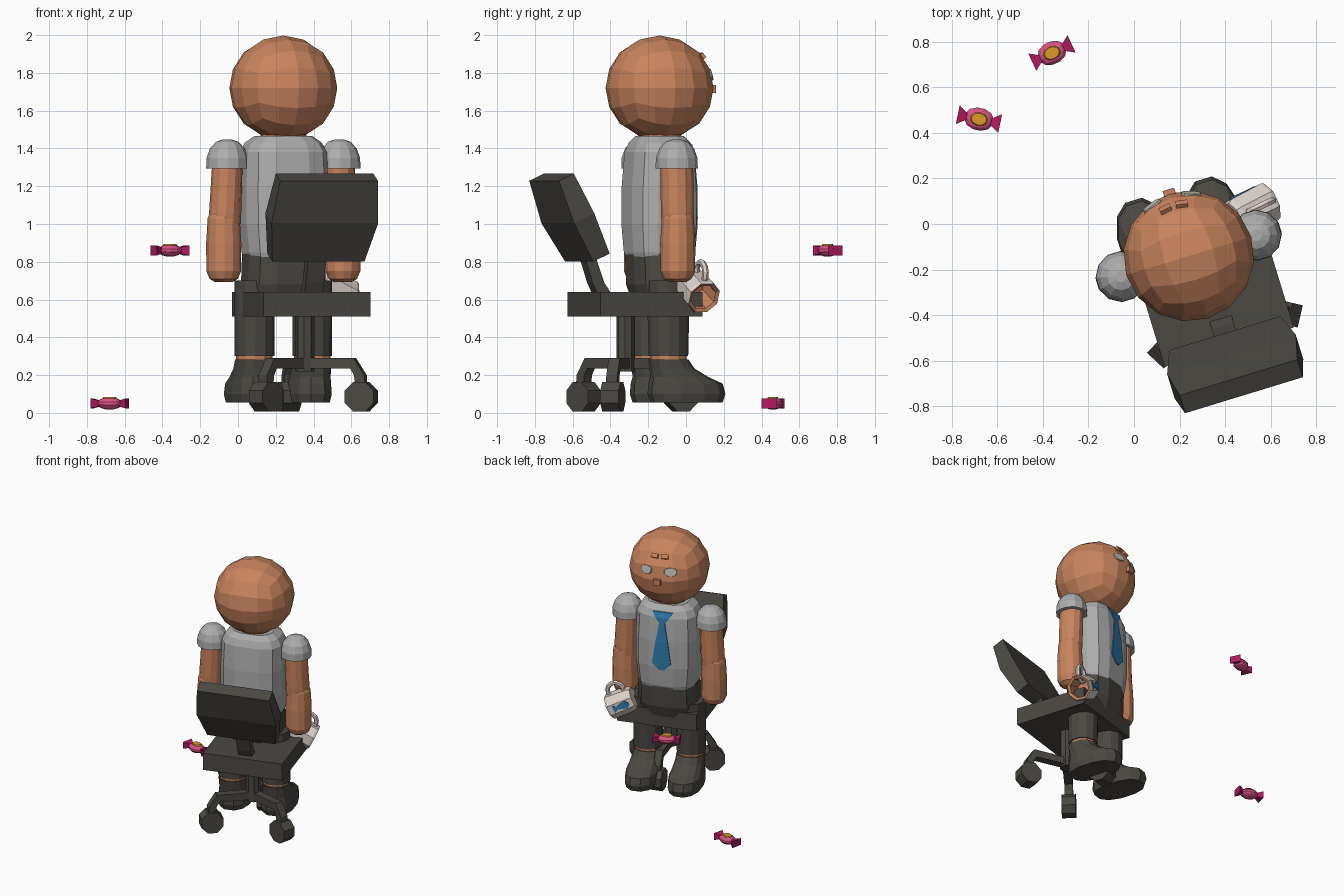
import bpy, bmesh, math
from mathutils import Matrix, Vector

if "Cube" in bpy.data.objects:
    bpy.data.objects.remove(bpy.data.objects["Cube"])


def material(name, rgb):
    m = bpy.data.materials.new(name)
    m.use_nodes = True
    m.diffuse_color = (*rgb, 1)
    m.node_tree.nodes["Principled BSDF"].inputs["Base Color"].default_value = (*rgb, 1)
    return m


SKIN = material("skin", (.58, .23, .11))
SHIRT = material("shirt grey", (.42, .42, .42))
DARK = material("charcoal", (.07, .065, .055))
BLUE = material("tie blue", (.03, .2, .42))
CHINA = material("mug white", (.72, .65, .6))
EYE = material("eye white", (.5, .49, .46))
PINK = material("candy pink", (.72, .09, .24))
MAGENTA = material("wrapper magenta", (.45, .01, .12))
GOLD = material("candy gold", (.72, .32, .02))

T, R = Matrix.Translation, Matrix.Rotation
UNIT = Matrix.Identity(4)
# The person and chair share one frame, turned about z and facing its +y
BODY = T((.24, -.14, 0)) @ R(math.radians(17), 4, 'Z')


def finish(name, bm, mats, M, rule=None):
    bmesh.ops.recalc_face_normals(bm, faces=bm.faces)
    if rule:
        for f in bm.faces:
            f.material_index = int(rule(f.calc_center_median(), f.normal))
    me = bpy.data.meshes.new(name)
    bm.to_mesh(me)
    bm.free()
    for m in mats:
        me.materials.append(m)
    ob = bpy.data.objects.new(name, me)
    bpy.context.scene.collection.objects.link(ob)
    ob.matrix_world = M
    return ob


def loft(name, mats, rings, n=12, p=1.0, M=BODY, rule=None):
    """Skin rings of (cx, cy, z, half_x, half_y); p below 1 squares them off."""
    bm = bmesh.new()
    loops = []
    for cx, cy, z, w, d in rings:
        loop = []
        for i in range(n):
            a = 2 * math.pi * (i + .5) / n
            c, s = math.cos(a), math.sin(a)
            loop.append(bm.verts.new((cx + w * math.copysign(abs(c) ** p, c),
                                      cy + d * math.copysign(abs(s) ** p, s), z)))
        loops.append(loop)
    for a, b in zip(loops, loops[1:]):
        for i in range(n):
            j = (i + 1) % n
            bm.faces.new((a[i], a[j], b[j], b[i]))
    bm.faces.new(loops[0])
    bm.faces.new(loops[-1])
    return finish(name, bm, mats, M, rule)


def box(name, mat, half, M):
    x, y, z = half
    return loft(name, [mat], [(0, 0, -z, x, y), (0, 0, z, x, y)], 4, 0, M)


def ball(name, mat, scale, M, cuts=3):
    """Sphere made of a cube grid, keeping square facets."""
    bm = bmesh.new()
    bmesh.ops.create_cube(bm, size=2)
    bmesh.ops.subdivide_edges(bm, edges=bm.edges[:], cuts=cuts, use_grid_fill=True)
    for v in bm.verts:
        q = Vector([math.tan(c * math.pi / 4) for c in v.co]).normalized()
        v.co = [a * b for a, b in zip(q, scale)]
    return finish(name, bm, [mat], M)


# Head and face
HEAD = BODY @ T((0, 0, 1.72))
ball("head", SKIN, (.287, .287, .278), HEAD)
box("nose", SKIN, (.026, .02, .022), HEAD @ T((0, .285, -.005)))


def on_head(x, z):
    q = Vector((x, math.sqrt(.283 ** 2 - x * x - z * z), z))
    return HEAD @ T(q) @ q.to_track_quat('Z', 'Y').to_matrix().to_4x4()


for side, s in (("right", 1), ("left", -1)):
    loft(side + "_eye", [EYE], [(0, 0, -.005, .046, .032), (0, 0, .004, .044, .03)],
         10, .8, on_head(s * .09, .07))
    box(side + "_eyebrow", SKIN, (.026, .015, .012), on_head(s * .037, .168))

# Neck, shirt and tie
loft("neck", [SKIN], [(0, 0, 1.38, .13, .12), (0, 0, 1.5, .12, .11)])
TORSO = [(.8, .2, .16), (.85, .215, .175), (1.0, .232, .187), (1.2, .232, .185),
         (1.38, .225, .17), (1.43, .2, .15), (1.465, .15, .12)]
loft("shirt", [SHIRT], [(0, 0, *r) for r in TORSO], 12, .67)


def chest(z):
    for (a, _, d), (b, _, e) in zip(TORSO, TORSO[1:]):
        if a <= z <= b:
            return .977 * (d + (e - d) * (z - a) / (b - a)) + .003


TIE = [(.98, .015), (1.03, .07), (1.2, .045), (1.34, .02), (1.38, .05), (1.42, .075)]
loft("tie", [BLUE], [(0, chest(z), z, w, .005) for z, w in TIE], 4, 0)

# Trousers hips
loft("hips", [DARK], [(0, 0, .58, .2, .13), (0, 0, .68, .222, .165),
                      (0, 0, .84, .215, .172)], 12, .75)

# Arms and legs, mirrored
for side, s in (("right", 1), ("left", -1)):
    x = s * .31
    loft(side + "_sleeve", [SHIRT],
         [(x, 0, z, r, r) for z, r in
          ((1.295, .112), (1.35, .11), (1.4, .092), (1.435, .06), (1.447, .025))])
    loft(side + "_upper_arm", [SKIN],
         [(s * .322, 0, 1.0, .083, .083), (s * .322, 0, 1.06, .085, .087), (x, 0, 1.32, .08, .088)])
    loft(side + "_forearm", [SKIN],
         [(s * .33, 0, z, r, r) for z, r in
          ((.692, .045), (.71, .075), (.75, .092), (.9, .093), (1.03, .085), (1.055, .075))])
    x = s * .16
    loft(side + "_trouser_leg", [DARK], [(x, 0, .3, .105, .105), (x, 0, .7, .105, .115)])
    loft(side + "_ankle", [SKIN], [(x, 0, .26, .097, .097), (x, 0, .31, .097, .097)])
    loft(side + "_boot", [DARK],
         [(x, .1, .055, .112, .195), (x, .1, .1, .122, .21), (x, .095, .155, .117, .2),
          (x, .06, .19, .108, .155), (x, .02, .235, .102, .118), (x, 0, .283, .1, .104)], 12, .85)

# Chair seat and tilted backrest
CHAIR = BODY @ T((.053, 0, 0))
box("seat", DARK, (.296, .283, .065), CHAIR @ T((0, -.152, .575)))
loft("backrest", [DARK],
     [(0, 0, -.235, .255, .05), (0, -.01, 0, .295, .062), (0, 0, .235, .27, .045)], 4, 0,
     CHAIR @ T((0, -.515, 1.035)) @ R(math.radians(25), 4, 'X'))
loft("backrest_support", [DARK],
     [(0, -.33, .62, .05, .04), (0, -.37, .69, .05, .032), (0, -.42, .84, .05, .03),
      (0, -.47, .95, .05, .03)], 4, 0, CHAIR)

# Three-footed base with wheels
BASE = CHAIR @ T((.005, -.205, 0))
loft("post", [DARK], [(0, 0, .22, .05, .05), (0, 0, .53, .05, .05)], 8, 1, BASE)
for i, angle in enumerate((90, 210, 330)):
    F = BASE @ R(math.radians(angle), 4, 'Z')
    box(f"base_arm_{i}", DARK, (.13, .03, .028), F @ T((.12, 0, .262)))
    loft(f"base_fork_{i}", [DARK], [(.31, 0, .1, .025, .03), (.3, 0, .2, .028, .03),
                                    (.245, 0, .29, .025, .03)], 4, 0, F)
    loft(f"wheel_{i}", [DARK], [(0, 0, -.05, .085, .085), (0, 0, .05, .085, .085)], 8, 1,
         F @ T((.305, 0, .085)) @ R(math.pi / 2, 4, 'X'))

# Mug tipped over beside the right hand
axis = Vector((.155, .075, -.085))
MUG = T((.435, .02, .695)) @ axis.to_track_quat('Z', 'X').to_matrix().to_4x4()
axes = MUG.to_3x3()
if axes.col[0].z < 0:
    MUG = MUG @ R(math.pi, 4, 'Z')
loft("mug", [CHINA, SKIN],
     [(0, 0, z, r, r) for z, r in
      ((0, .078), (.02, .09), (.18, .096), (.195, .09), (.185, .072), (.04, .068))], 8, 1, MUG,
     lambda c, n: n.x * c.x + n.y * c.y < -.02 or (.03 < c.z < .05 and abs(n.z) > .9))
bpy.ops.mesh.primitive_torus_add(major_segments=12, minor_segments=6,
                                 major_radius=.058, minor_radius=.017)
handle = bpy.context.object
handle.name = "mug_handle"
handle.data.materials.append(CHINA)
handle.matrix_world = MUG @ T((.1, 0, .1)) @ R(math.pi / 2, 4, 'X')
loft("mug_tie", [BLUE], [(0, -.087, z, w, .004) for z, w in
                         ((.03, .005), (.05, .03), (.12, .012), (.15, .03))], 4, 0, MUG)

# Wrapped candies
for i, (x, y, z, turn) in enumerate(((-.36, .75, .86, 25), (-.68, .46, .05, -12))):
    C = T((x, y, z)) @ R(math.radians(turn), 4, 'Z')
    ball(f"candy_{i}", PINK, (.068, .052, .034), C, 2)
    loft(f"candy_label_{i}", [GOLD], [(0, 0, .025, .04, .03), (0, 0, .0345, .034, .026)],
         10, 1, C)
    for s in (1, -1):
        loft(f"candy_{i}_wrapper_{s}", [MAGENTA],
             [(0, 0, .05, .015, .012), (0, 0, .095, .026, .042)], 4, 0,
             C @ R(s * math.pi / 2, 4, 'Y'))
